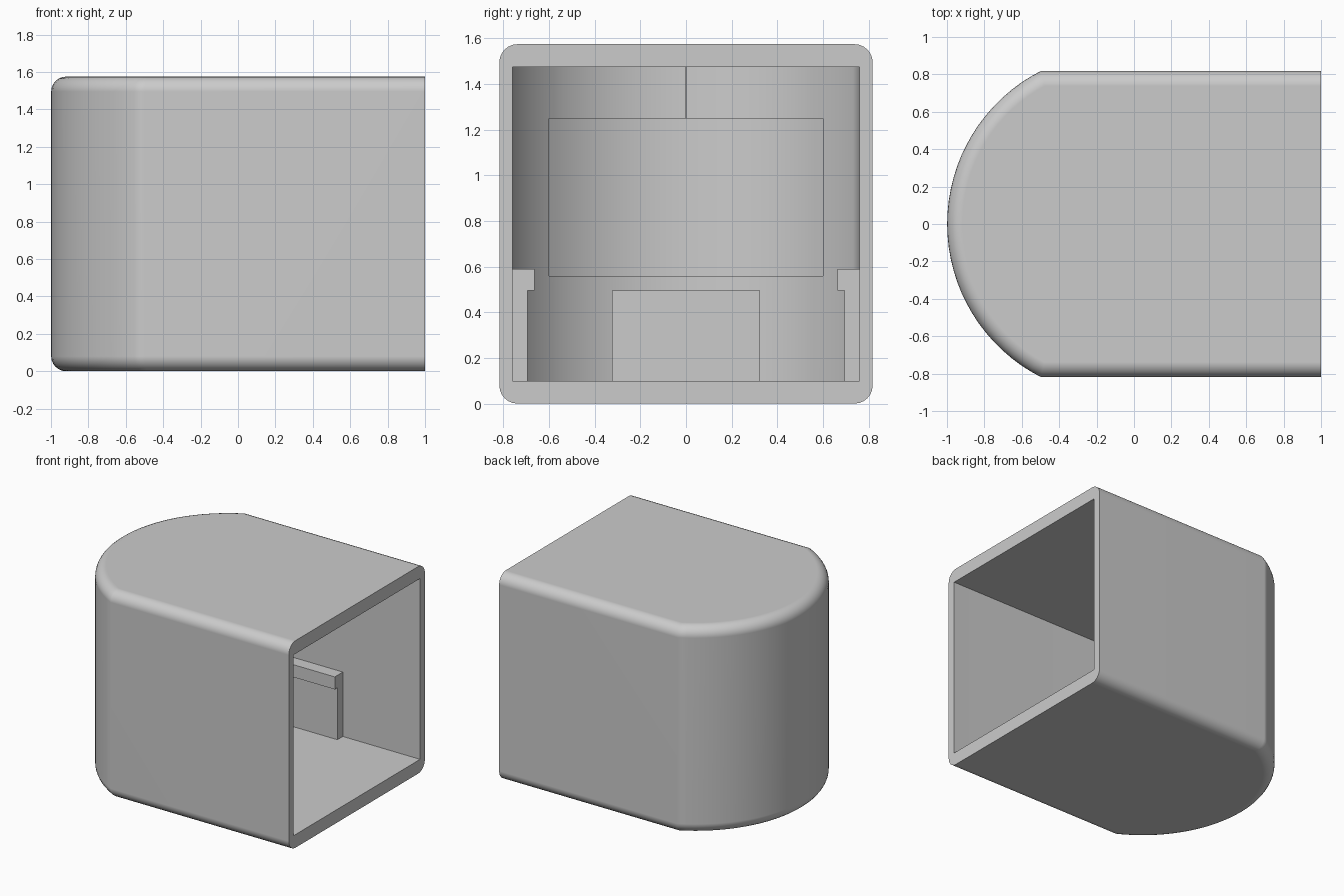
import bpy, bmesh, math

cube = bpy.data.objects.get("Cube")
if cube:
    bpy.data.objects.remove(cube, do_unlink=True)

ARC_X = -0.08      # centre of the rounded end
WIDTH = 0.818      # half width of the housing
HEIGHT = 1.575
WALL_R = 0.88      # radius buried inside the curved wall

grey = bpy.data.materials.new("light grey")
grey.use_nodes = True
grey.diffuse_color = (0.6, 0.6, 0.6, 1)
grey.node_tree.nodes["Principled BSDF"].inputs["Base Color"].default_value = (0.6, 0.6, 0.6, 1)


def outline(radius, y0, y1, x_end, steps=32):
    """Plan shape: curved towards -x, straight sides, flat at x_end."""
    a0, a1 = math.asin(y0 / radius), math.asin(y1 / radius)
    pts = []
    for i in range(steps + 1):
        a = a0 + (a1 - a0) * i / steps
        pts.append((ARC_X - radius * math.cos(a), radius * math.sin(a)))
    return pts + [(x_end, y1), (x_end, y0)]


def prism(name, pts, z0, z1, bevel=0):
    bm = bmesh.new()
    base = bm.faces.new([bm.verts.new((x, y, z0)) for x, y in pts])
    top = bmesh.ops.extrude_face_region(bm, geom=[base])["geom"]
    bmesh.ops.translate(bm, vec=(0, 0, z1 - z0),
                        verts=[v for v in top if isinstance(v, bmesh.types.BMVert)])
    bmesh.ops.recalc_face_normals(bm, faces=bm.faces)
    if bevel:
        # round the top and bottom rims, leaving the open end square
        x_max = max(x for x, y in pts)
        edges = [e for e in bm.edges
                 if abs(e.verts[0].co.z - e.verts[1].co.z) < 1e-5
                 and min(v.co.x for v in e.verts) < x_max - 1e-4]
        bmesh.ops.bevel(bm, geom=edges, offset=bevel, segments=6,
                        profile=0.5, affect='EDGES')
    mesh = bpy.data.meshes.new(name)
    bm.to_mesh(mesh)
    bm.free()
    mesh.materials.append(grey)
    obj = bpy.data.objects.new(name, mesh)
    bpy.context.collection.objects.link(obj)
    return obj


def activate(obj):
    bpy.ops.object.select_all(action='DESELECT')
    obj.select_set(True)
    bpy.context.view_layer.objects.active = obj


def cut(obj, cutter):
    cutter.hide_render = True
    mod = obj.modifiers.new("cut", 'BOOLEAN')
    mod.operation = 'DIFFERENCE'
    mod.solver = 'EXACT'
    mod.object = cutter
    activate(obj)
    bpy.ops.object.modifier_apply(modifier=mod.name)
    bpy.data.objects.remove(cutter, do_unlink=True)


def smooth(obj):
    activate(obj)
    bpy.ops.object.shade_smooth_by_angle(angle=math.radians(32))
    mod = obj.modifiers.new("flat normals", 'WEIGHTED_NORMAL')
    mod.keep_sharp = True


# Housing: rounded shell, hollow and open at +x
housing = prism("housing", outline(0.919, -WIDTH, WIDTH, 1), 0, HEIGHT, bevel=0.08)
cut(housing, prism("cavity", outline(0.86, -0.76, 0.76, 1.2), 0.1, 1.475))

# Shallow rectangular recess in the curved inner wall
cut(housing, prism("recess", outline(0.885, -0.6, 0.6, -0.4), 0.56, 1.25))
smooth(housing)

# Side rails with an overhanging lip, one per side wall
for side, sign in (("left", 1), ("right", -1)):
    for part, inner, z0, z1 in (("rail", 0.695, 0.09, 0.495), ("rail_lip", 0.663, 0.495, 0.59)):
        pts = [(x, sign * y) for x, y in outline(WALL_R, inner, 0.77, 0.35, 6)]
        prism(f"{side}_{part}", pts, z0, z1)

# Flat block on the floor against the curved wall
prism("end_block", outline(WALL_R, -0.325, 0.325, -0.8, 12), 0.09, 0.495)

# Thin rib above the recess
prism("rib", outline(WALL_R, -0.004, 0.004, -0.92, 2), 1.25, 1.48)
